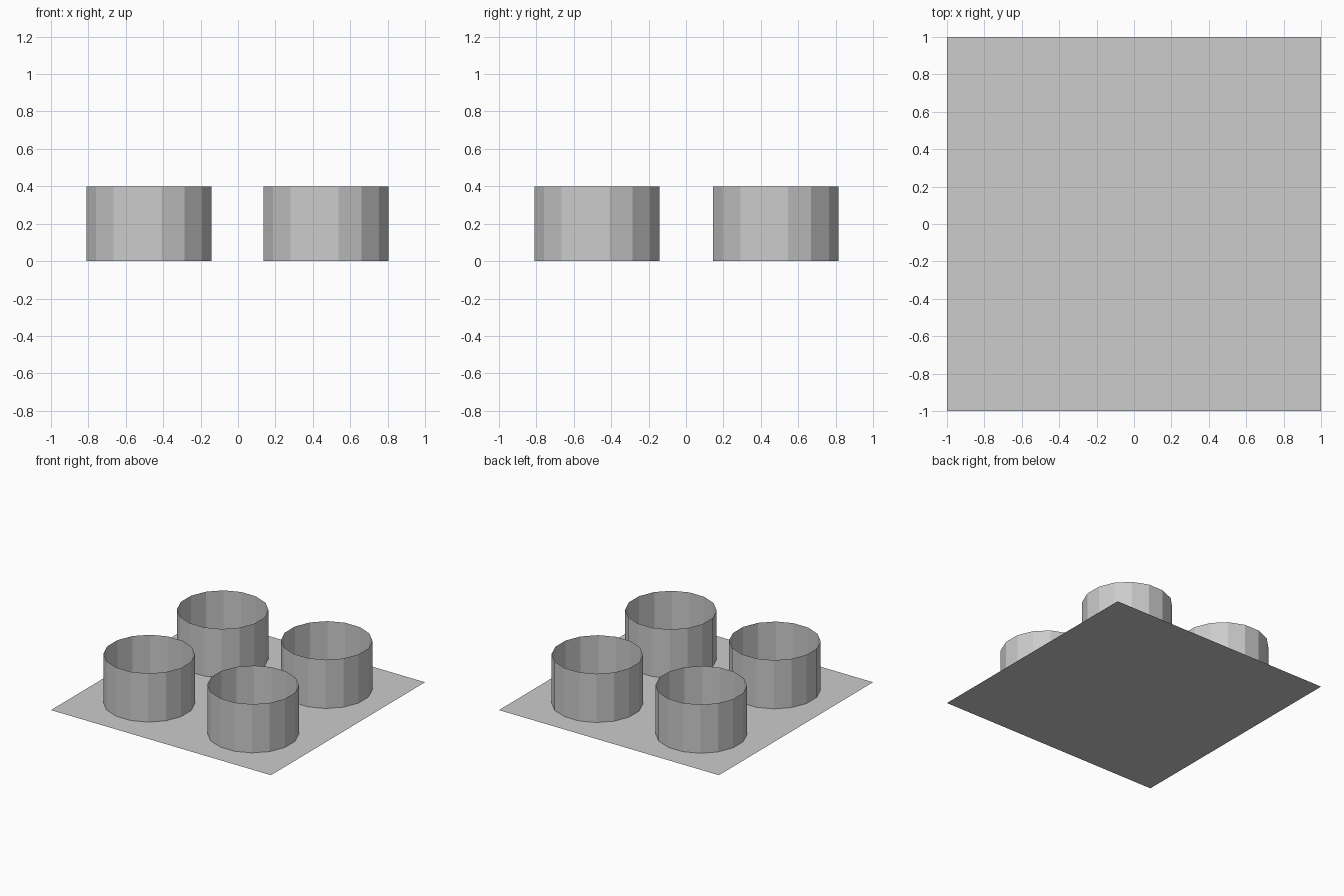
import bpy, bmesh, math
from mathutils import Matrix

if "Cube" in bpy.data.objects:
    bpy.data.objects.remove(bpy.data.objects["Cube"])

SIDES, RADIUS, HEIGHT = 16, 0.341, 0.4

grey = bpy.data.materials.new("light grey")
grey.diffuse_color = (0.604, 0.604, 0.604, 1)
grey.use_nodes = True
grey.node_tree.nodes["Principled BSDF"].inputs["Base Color"].default_value = grey.diffuse_color


def add_object(name, bm, location=(0, 0, 0)):
    mesh = bpy.data.meshes.new(name)
    bm.to_mesh(mesh)
    bm.free()
    mesh.materials.append(grey)
    obj = bpy.data.objects.new(name, mesh)
    obj.location = location
    bpy.context.collection.objects.link(obj)
    return obj


# Flat square base sheet
bm = bmesh.new()
bmesh.ops.create_grid(bm, x_segments=1, y_segments=1, size=1.0)
add_object("base_sheet", bm)


# Open-ended thin tube standing on the sheet
def add_tube(name, x, y):
    bm = bmesh.new()
    bmesh.ops.create_cone(bm, cap_ends=False, segments=SIDES,
                          radius1=RADIUS, radius2=RADIUS, depth=HEIGHT,
                          matrix=Matrix.Translation((0, 0, HEIGHT / 2))
                          @ Matrix.Rotation(math.pi / SIDES, 4, 'Z'))
    add_object(name, bm, (x, y, 0))


# Two by two arrangement of tubes
for row, y in (("front", -0.475), ("back", 0.48)):
    for side, x in (("left", -0.475), ("right", 0.47)):
        add_tube(f"{row}_{side}_tube", x, y)
